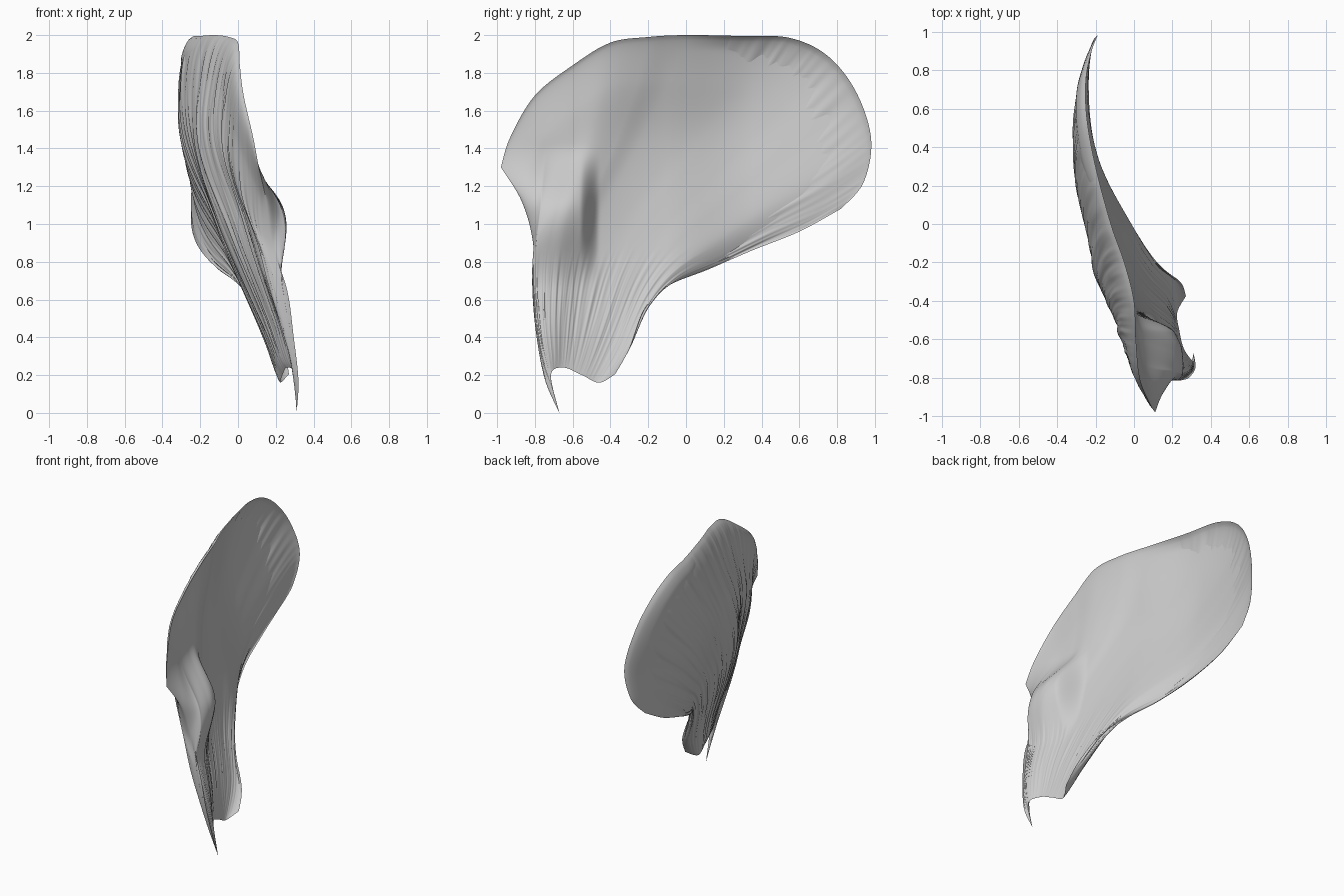
import bpy, bmesh, math
from mathutils import Vector, noise

if "Cube" in bpy.data.objects:
    bpy.data.objects.remove(bpy.data.objects["Cube"])

# Rim curves as (y, z, x) points
TOP = [(-.98, 1.3, .11), (-.93, 1.46, .08), (-.8, 1.68, .03), (-.6, 1.84, .01), (-.4, 1.96, 0),
       (-.2, 1.99, -.05), (0, 2, -.12), (.3, 1.995, -.2), (.55, 1.985, -.245), (.75, 1.89, -.25),
       (.9, 1.7, -.22), (.98, 1.45, -.19), (.94, 1.22, -.215), (.82, 1.08, -.245)]
FRONT = [(-.98, 1.3, .11), (-.87, 1.12, .15), (-.81, .9, .18), (-.81, .65, .26),
         (-.79, .4, .295), (-.745, .17, .32), (-.67, 0, .31)]
BACK = [(.82, 1.08, -.245), (.6, .96, -.235), (.35, .86, -.19), (.12, .76, -.1),
        (-.1, .67, .025), (-.22, .55, .13), (-.3, .34, .24), (-.375, .205, .27)]
TAIL = [(-.67, 0, .31), (-.715, .2, .31), (-.65, .24, .26), (-.55, .2, .235),
        (-.46, .16, .225), (-.375, .205, .27)]


def spline(pts, t):
    """Catmull-Rom point at t in 0..1"""
    n = len(pts) - 1
    i = min(int(t * n), n - 1)
    f = t * n - i
    p = [Vector(pts[max(0, min(n, i + k))]) for k in (-1, 0, 1, 2)]
    return .5 * (2 * p[1] + (p[2] - p[0]) * f + (2 * p[0] - 5 * p[1] + 4 * p[2] - p[3]) * f * f
                 + (3 * p[1] - p[0] - 3 * p[2] + p[3]) * f ** 3)


def smooth(a, b, t):
    t = max(0, min(1, (t - a) / (b - a)))
    return t * t * (3 - 2 * t)


NU, NV = 240, 90
top = [spline(TOP, i / NU) for i in range(NU + 1)]
tail = [spline(TAIL, i / NU) for i in range(NU + 1)]
front = [spline(FRONT, j / NV) for j in range(NV + 1)]
back = [spline(BACK, j / NV) for j in range(NV + 1)]


def patch(i, j):
    """Coons patch between the four rim curves"""
    u, v = i / NU, j / NV
    corners = (1 - v) * ((1 - u) * top[0] + u * top[NU]) + v * ((1 - u) * tail[0] + u * tail[NU])
    return (1 - v) * top[i] + v * tail[i] + (1 - u) * front[j] + u * back[j] - corners


def surface_point(i, j, outer):
    u, v = i / NU, j / NV
    y, z, x = patch(i, j)
    if i in (0, NU) or j in (0, NV):
        return Vector((x, y, z))
    s = math.sin(math.pi * u) ** .7 * math.sin(math.pi * v ** .8) ** .85
    fibre = noise.noise((u * 45, v * 2.5, 3)) + .6 * noise.noise((u * 90, v * 4, 9))
    edge = min(1, s * 2)
    if outer:
        # bulging fibrous face
        x += -(.2 - .05 * smooth(-.45, 0, y)) * s - .009 * fibre * edge
    else:
        # hollow smooth face with the stepped front pad and tail fibres
        pad = (1 - smooth(-.56, -.46, y)) * smooth(.65, 1.08, z) * (1 - smooth(1.08, 1.42, z))
        x += -.07 * s - .035 * smooth(-.1, .35, y) * min(1, s * 3) + .12 * pad * min(1, s * 2)
        x += .006 * fibre * edge * (1 - smooth(.6, .9, z))
    return Vector((x, y, z))


# Fan-shaped muscle: two faces sharing one rim
bm = bmesh.new()
sides = []
for outer in (True, False):
    grid = {}
    for i in range(NU + 1):
        for j in range(NV + 1):
            rim = i in (0, NU) or j in (0, NV)
            grid[i, j] = sides[0][i, j] if sides and rim else bm.verts.new(surface_point(i, j, outer))
    sides.append(grid)
    for i in range(NU):
        for j in range(NV):
            q = [grid[i, j], grid[i + 1, j], grid[i + 1, j + 1], grid[i, j + 1]]
            bm.faces.new(q if outer else q[::-1])
bmesh.ops.recalc_face_normals(bm, faces=bm.faces)
mesh = bpy.data.meshes.new("fan_muscle")
bm.to_mesh(mesh)
bm.free()
obj = bpy.data.objects.new("fan_muscle", mesh)
bpy.context.collection.objects.link(obj)
bpy.context.view_layer.objects.active = obj
obj.select_set(True)
bpy.ops.object.shade_smooth_by_angle(angle=math.radians(50))
